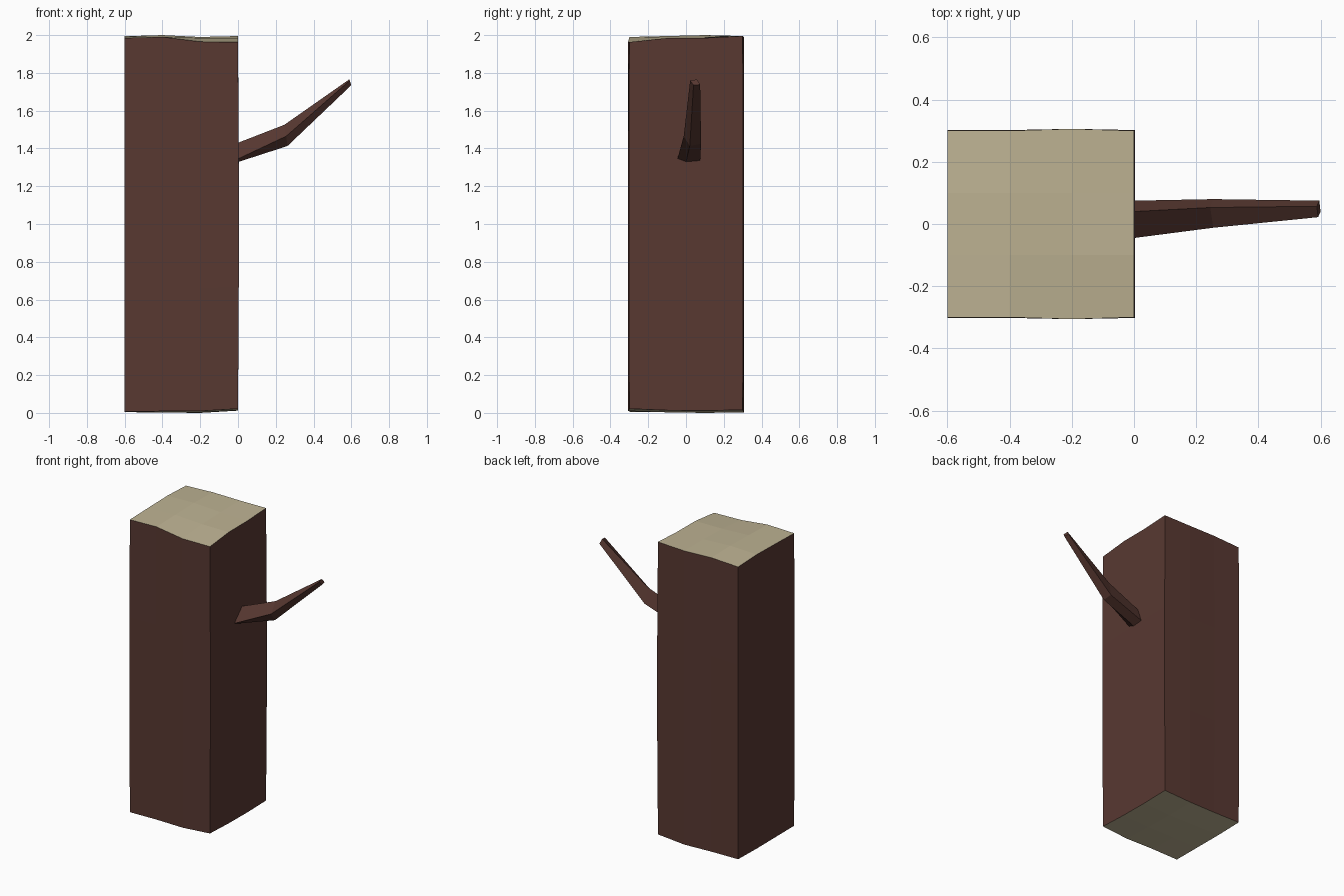
import bpy, bmesh

if "Cube" in bpy.data.objects:
    bpy.data.objects.remove(bpy.data.objects["Cube"])


def material(name, rgb):
    m = bpy.data.materials.new(name)
    m.diffuse_color = (*rgb, 1)
    m.use_nodes = True
    m.node_tree.nodes["Principled BSDF"].inputs["Base Color"].default_value = m.diffuse_color
    return m


bark = material("bark_brown", (0.098, 0.040, 0.031))
wood = material("cut_wood", (0.515, 0.450, 0.292))


def finish(bm, name, mats):
    bmesh.ops.recalc_face_normals(bm, faces=bm.faces[:])
    me = bpy.data.meshes.new(name)
    bm.to_mesh(me)
    bm.free()
    for m in mats:
        me.materials.append(m)
    ob = bpy.data.objects.new(name, me)
    bpy.context.collection.objects.link(ob)
    return ob


# Trunk: square post divided in thirds, with gently uneven cut ends
TOP = [(1.985, 1.990, 1.965, 1.963), (1.990, 1.995, 1.985, 1.984),
       (1.994, 2.000, 1.990, 1.985), (1.986, 1.995, 1.990, 1.995)]
BOTTOM = [(0.006, 0.009, 0.010, 0.022), (0.005, 0.003, 0.003, 0.014),
          (0.004, 0.002, 0.000, 0.012), (0.008, 0.006, 0.003, 0.016)]
bm = bmesh.new()
bmesh.ops.create_cube(bm, size=1)
bmesh.ops.subdivide_edges(bm, edges=bm.edges[:], cuts=2, use_grid_fill=True)
for v in bm.verts:
    i, j, k = (round((c + 0.5) * 3) for c in v.co)
    low, high = BOTTOM[j][i], TOP[j][i]
    side = (-1, 0, 0, 1)[j]
    bulge = 0.006 if i == 2 else 0.002 * (k in (1, 2))
    v.co = (-0.6 + 0.2 * i + (0.004 if i == 3 and k in (1, 2) else 0),
            -0.3 + 0.2 * j + side * bulge,
            low + (high - low) * k / 3)
bm.normal_update()
for f in bm.faces:
    f.material_index = 1 if abs(f.normal.z) > 0.7 else 0
finish(bm, "trunk", [bark, wood])

# Branch: tapered four-sided twig with one bend
RINGS = [
    [(0.0, -0.045, 1.345), (0.0, 0.040, 1.430), (0.0, 0.075, 1.335), (0.0, 0.0, 1.328)],
    [(0.255, -0.012, 1.465), (0.245, 0.053, 1.525), (0.255, 0.080, 1.425), (0.262, 0.020, 1.413)],
    [(0.592, 0.022, 1.760), (0.588, 0.057, 1.765), (0.596, 0.075, 1.738), (0.600, 0.040, 1.735)],
]
bm = bmesh.new()
rings = [[bm.verts.new(p) for p in r] for r in RINGS]
for a, b in zip(rings, rings[1:]):
    for n in range(4):
        m = (n + 1) % 4
        bm.faces.new((a[n], a[m], b[m], b[n]))
bm.faces.new(rings[0])
bm.faces.new(rings[-1])
finish(bm, "branch", [bark])
